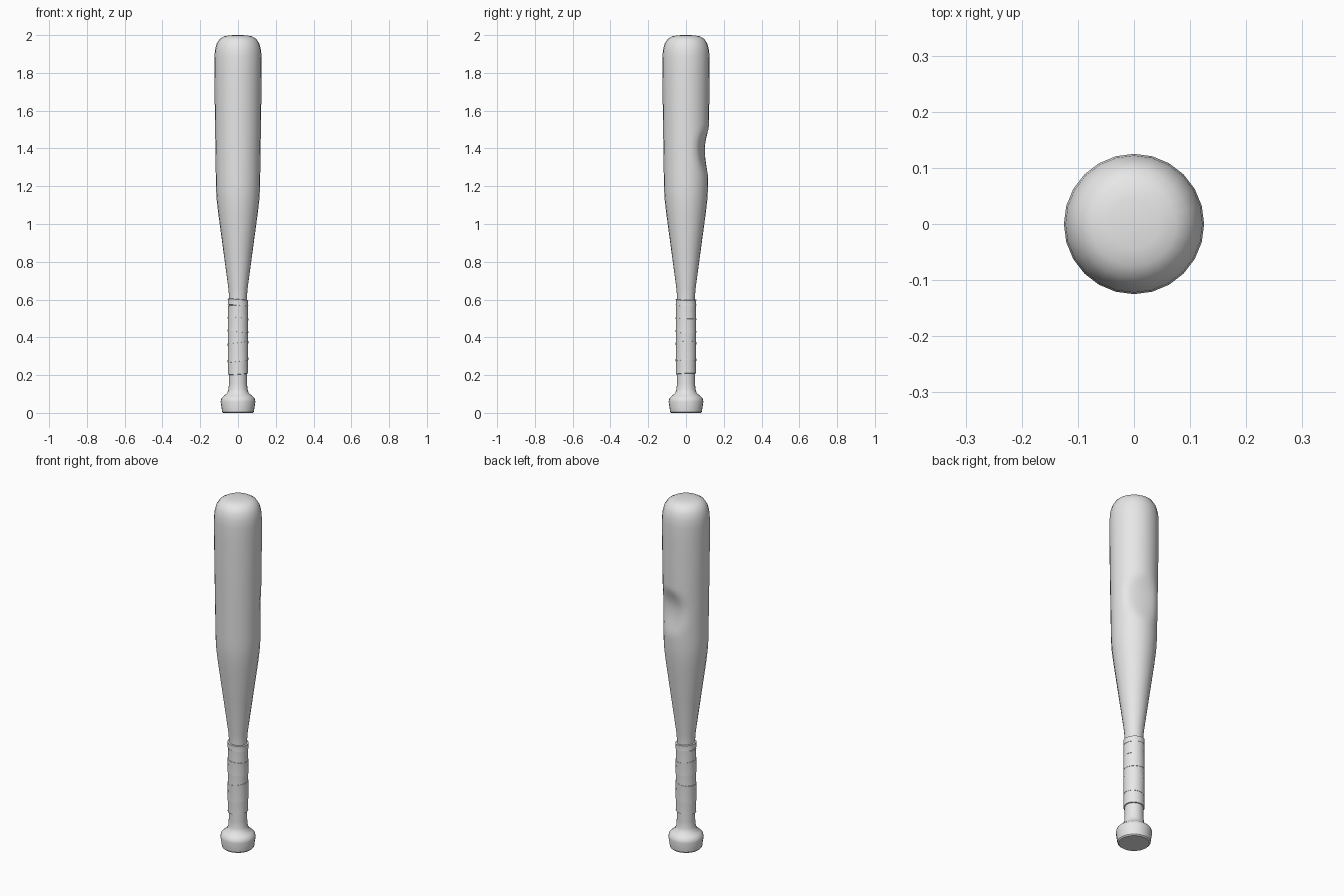
import bpy, bmesh, math
from mathutils import Vector

if "Cube" in bpy.data.objects:
    bpy.data.objects.remove(bpy.data.objects["Cube"])

SIDES = 24
grey = bpy.data.materials.new("plain_grey")
grey.diffuse_color = (0.8, 0.8, 0.8, 1)
grey.use_nodes = True
grey.node_tree.nodes["Principled BSDF"].inputs["Base Color"].default_value = grey.diffuse_color


def lathe(name, profile, tilt=0.0, tilt_dir=0.0, angle=35):
    """Spin (radius, height) points round z; tilt slants the rings."""
    bm = bmesh.new()
    rings = []
    for r, z in profile:
        if r == 0:
            rings.append([bm.verts.new((0, 0, z))] * SIDES)
            continue
        ring = []
        for i in range(SIDES):
            a = math.tau * i / SIDES
            ring.append(bm.verts.new((r * math.cos(a), r * math.sin(a),
                                      z + tilt * math.cos(a - tilt_dir))))
        rings.append(ring)
    for low, high in zip(rings, rings[1:]):
        for i in range(SIDES):
            j = (i + 1) % SIDES
            corners = list(dict.fromkeys((low[i], low[j], high[j], high[i])))
            bm.faces.new(corners)
    bmesh.ops.recalc_face_normals(bm, faces=bm.faces)
    mesh = bpy.data.meshes.new(name)
    bm.to_mesh(mesh)
    bm.free()
    mesh.materials.append(grey)
    obj = bpy.data.objects.new(name, mesh)
    bpy.context.collection.objects.link(obj)
    bpy.ops.object.select_all(action='DESELECT')
    obj.select_set(True)
    bpy.context.view_layer.objects.active = obj
    bpy.ops.object.shade_smooth_by_angle(angle=math.radians(angle))
    return obj


# Knob, handle, taper and barrel as one turned body
knob = [(0, 0), (0.078, 0), (0.084, 0.006), (0.092, 0.06), (0.088, 0.078),
        (0.075, 0.09), (0.057, 0.105), (0.050, 0.125), (0.048, 0.16)]
taper = [(0.047, 0.40), (0.047, 0.61), (0.051, 0.66), (0.078, 0.86),
         (0.105, 1.06), (0.113, 1.13), (0.116, 1.18)]
barrel = [(0.117 + 0.006 * i / 20, 1.22 + 0.02 * i) for i in range(20)]
tip = [(0.125, 1.80), (0.125, 1.88), (0.122, 1.92), (0.113, 1.955),
       (0.097, 1.98), (0.075, 1.993), (0.045, 1.999), (0, 2.0)]
body = lathe("bat_body", knob + taper + barrel + tip)

# Dent in the back of the barrel
centre, height = math.radians(76), 1.40
for v in body.data.vertices:
    away = math.atan2(v.co.y, v.co.x) - centre
    away = (away + math.pi) % math.tau - math.pi
    dz = v.co.z - height
    d = math.hypot(away / 0.95, dz / (0.12 if dz > 0 else 0.16))
    if d < 1:
        push = 0.027 * (1 - d * d) ** 1.5
        v.co -= Vector((math.cos(centre), math.sin(centre), 0)) * push

# Overlapping slanted turns of grip tape: (bottom, top, tilt, tilt direction)
turns = [(0.205, 0.285, 0.004, 0.6), (0.272, 0.375, 0.007, 0.2),
         (0.365, 0.435, 0.003, 2.6), (0.425, 0.505, 0.005, 3.6),
         (0.492, 0.575, 0.006, 0.4), (0.568, 0.602, 0.004, 3.3)]
for i, (z0, z1, tilt, direction) in enumerate(turns):
    r = 0.0535 + 0.001 * (i % 2)
    lathe(f"grip_tape_{i + 1}",
          [(0.046, z0), (r, z0 + 0.002), (r - 0.001, (z0 + z1) / 2),
           (r, z1 - 0.002), (0.046, z1)], tilt, direction)
